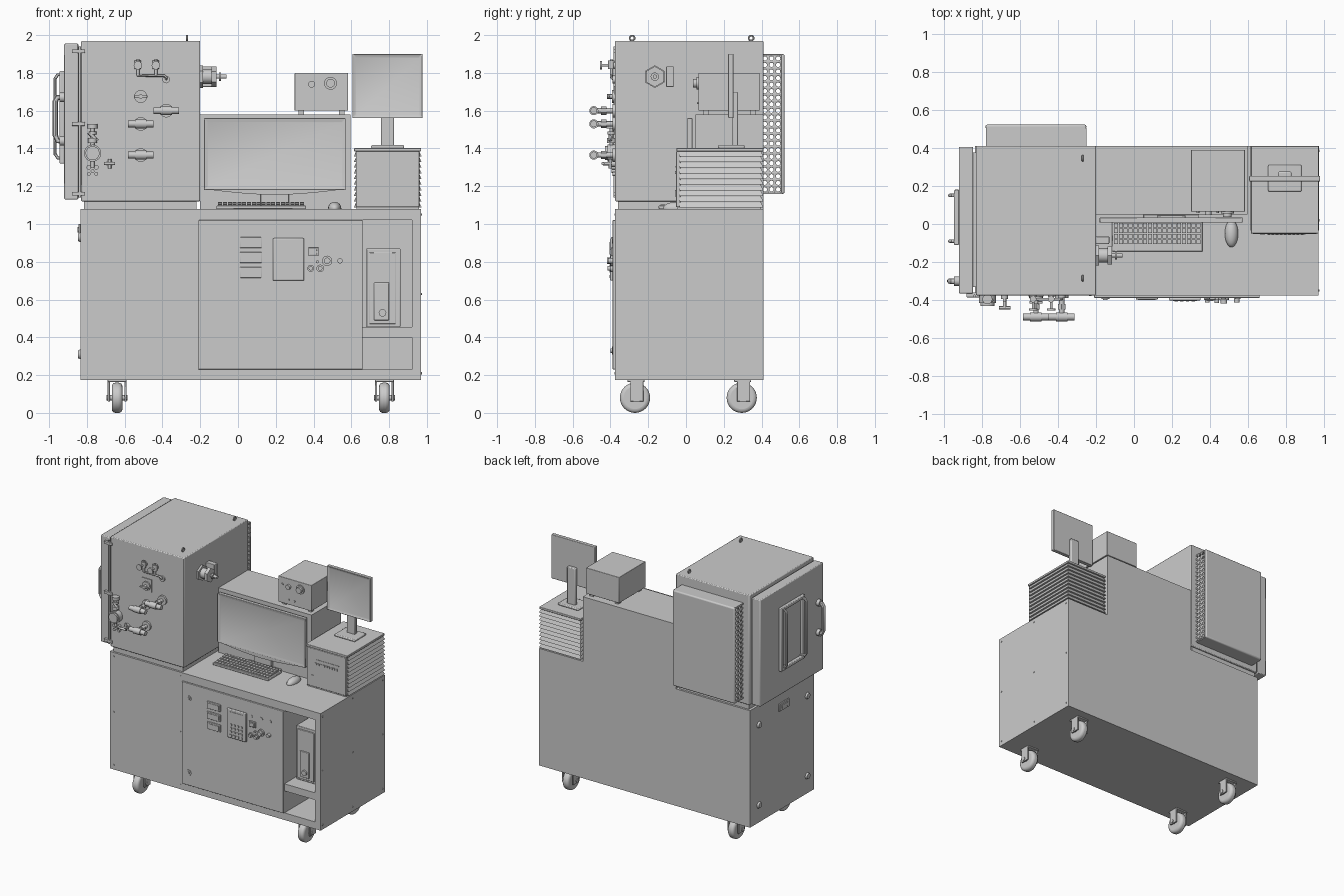
import bpy, bmesh, math
from mathutils import Vector, Matrix


def finish(name, bm, bevel=0.0, segs=2):
    bmesh.ops.recalc_face_normals(bm, faces=bm.faces)
    me = bpy.data.meshes.new(name)
    bm.to_mesh(me)
    bm.free()
    ob = bpy.data.objects.new(name, me)
    bpy.context.scene.collection.objects.link(ob)
    if bevel:
        m = ob.modifiers.new("bevel", 'BEVEL')
        m.width, m.segments, m.limit_method = bevel, segs, 'ANGLE'
    return ob


def add_box(bm, x0, x1, y0, y1, z0, z1):
    mat = Matrix.Translation(((x0 + x1) / 2, (y0 + y1) / 2, (z0 + z1) / 2)) @ \
        Matrix.Diagonal((x1 - x0, y1 - y0, z1 - z0, 1))
    bmesh.ops.create_cube(bm, size=1, matrix=mat)


def add_cyl(bm, a, b, r, r2=None, n=20):
    a, b = Vector(a), Vector(b)
    d = b - a
    mat = Matrix.Translation((a + b) / 2) @ d.to_track_quat('Z', 'Y').to_matrix().to_4x4()
    bmesh.ops.create_cone(bm, cap_ends=True, segments=n, radius1=r,
                          radius2=r if r2 is None else r2, depth=d.length, matrix=mat)


def boxes(name, *dims, bevel=0.0, segs=2):
    bm = bmesh.new()
    for d in dims:
        add_box(bm, *d)
    return finish(name, bm, bevel, segs)


def cyls(name, *items, bevel=0.0):
    bm = bmesh.new()
    for it in items:
        add_cyl(bm, *it)
    return finish(name, bm, bevel)


def tube(name, pts, r, cyclic=False):
    cu = bpy.data.curves.new(name, 'CURVE')
    cu.dimensions, cu.bevel_depth, cu.bevel_resolution = '3D', r, 3
    cu.use_fill_caps = True
    sp = cu.splines.new('POLY')
    sp.points.add(len(pts) - 1)
    for p, c in zip(sp.points, pts):
        p.co = (*c, 1)
    sp.use_cyclic_u = cyclic
    tmp = bpy.data.objects.new(name, cu)
    me = bpy.data.meshes.new_from_object(tmp)
    bpy.data.objects.remove(tmp)
    ob = bpy.data.objects.new(name, me)
    bpy.context.scene.collection.objects.link(ob)
    return ob


def fronts(name, y, items, n=20):
    """Round parts pointing out of a front face: (x, z, radius, depth)."""
    return cyls(name, *[((x, y, z), (x, y - d, z), r, None, n) for x, z, r, d in items])


# --- lower cabinet with open bay
cab = boxes("cabinet", (-.835, .97, -.375, .41, .175, 1.08))
cut = boxes("bay_cutter", (.66, .92, -.45, .25, .455, 1.02), (.66, .92, -.45, .25, .23, .40))
cut.hide_render = True
cut.hide_viewport = True
cut.display_type = 'WIRE'
m = cab.modifiers.new("bay", 'BOOLEAN')
m.object, m.operation, m.solver = cut, 'DIFFERENCE', 'EXACT'
boxes("cabinet_door", (-.21, .66, -.388, -.374, .23, 1.02), bevel=.003)
boxes("bay_unit", (.68, .86, -.26, .2, .455, .87), (.695, .835, -.268, -.25, .47, .85),
      (.72, .80, -.276, -.26, .49, .69), bevel=.004)
fronts("bay_unit_dial", -.276, [(.765, .53, .02, .012)])

# --- cabinet screws on front, right side, and locks on left side
scr = [((x, -.374, z), (x, -.379, z), .006, None, 10) for x in (-.8, -.23) for z in (.21, .62, 1.05)]
scr += [((.969, y, z), (.974, y, z), .006, None, 10) for y in (-.35, .02, .385) for z in (.21, .63, 1.05)]
cyls("cabinet_screws", *scr)
cyls("side_locks", *[((-.834, y, z), (-.848, y, z), .026, .02) for y in (-.29, .3) for z in (.31, .93)])
boxes("side_socket", (-.845, -.834, -.06, .06, .94, 1.0), (-.85, -.84, -.035, .035, .955, .985), bevel=.003)

# --- control panel on cabinet door
boxes("panel_displays", *[(.01, .125, -.396, -.387, z, z + .057) for z in (.715, .794, .873)], bevel=.003)
boxes("display_windows", *[(.022, .113, -.399, -.394, z + .012, z + .045) for z in (.715, .794, .873)])
boxes("controller", (.185, .35, -.402, -.387, .70, .925), bevel=.006)
boxes("controller_keys", *[(.212 + .03 * i, .23 + .03 * i, -.406, -.4, .715 + .028 * j, .73 + .028 * j)
                           for i in range(4) for j in range(4)])
boxes("controller_screen", (.205, .33, -.405, -.4, .84, .905))
boxes("panel_switch", (.372, .427, -.398, -.387, .83, .875), (.38, .418, -.404, -.39, .838, .866), bevel=.002)
fronts("panel_knobs", -.387, [(.385, .765, .018, .012), (.385, .765, .011, .025), (.435, .765, .02, .012),
                              (.435, .765, .012, .028), (.472, .805, .027, .012), (.472, .805, .017, .03),
                              (.54, .805, .014, .025), (.47, .91, .014, .006), (.545, .91, .014, .006),
                              (.39, .91, .008, .006), (.42, .8, .008, .012)])
fronts("door_locks", -.387, [(-.15, .905, .022, .006), (-.15, .33, .022, .006),
                             (-.15, .905, .012, .012), (-.15, .33, .012, .012)])

# --- casters
for x in (-.64, .775):
    for y in (-.27, .295):
        w = cyls("caster_wheel", ((x - .028, y, .08), (x + .028, y, .08), .08, None, 32))
        b = w.modifiers.new("bevel", 'BEVEL')
        b.width, b.segments, b.limit_method = .02, 4, 'ANGLE'
        cyls("caster_axle", ((x - .055, y, .08), (x + .055, y, .08), .014))
        boxes("caster_fork", (x - .05, x - .038, y - .025, y + .045, .06, .17),
              (x + .038, x + .05, y - .025, y + .045, .06, .17),
              (x - .05, x + .05, y - .04, y + .05, .164, .176), bevel=.003)

# --- test chamber and its plinth
boxes("chamber_plinth", (-.815, -.22, -.36, .395, 1.08, 1.125))
boxes("chamber", (-.83, -.2, -.375, .41, 1.12, 1.97), bevel=.006)
for y in (-.285, .345):
    tube("lifting_eye", [(-.27, y + .013 * math.cos(t * math.pi / 8), 1.984 + .013 * math.sin(t * math.pi / 8))
                         for t in range(16)], .005, True)

# --- side door with gasket, hinges, frame and lever
boxes("door_gasket", (-.85, -.828, -.33, .375, 1.16, 1.93))
boxes("chamber_door", (-.92, -.845, -.365, .405, 1.13, 1.955), bevel=.006)
boxes("door_hinges", *[(-.88, -.81, -.385, -.36, z - .01, z + .01) for z in (1.16, 1.53, 1.915)], bevel=.002)
cyls("hinge_rod", ((-.838, -.378, 1.14), (-.838, -.378, 1.94), .007))
boxes("window_frame", (-.945, -.918, -.11, -.085, 1.32, 1.81), (-.945, -.918, .155, .18, 1.32, 1.81),
      (-.945, -.918, -.11, .18, 1.32, 1.345), (-.945, -.918, -.11, .18, 1.785, 1.81), bevel=.005)
for y in (-.09, .15):
    tube("door_grip", [(-.92, y, 1.35), (-.955, y, 1.35), (-.968, y, 1.37), (-.968, y, 1.77),
                       (-.955, y, 1.79), (-.92, y, 1.79)], .009)
tube("door_lever", [(-.92, -.3, 1.44), (-.955, -.3, 1.44), (-.967, -.3, 1.47), (-.967, -.3, 1.65),
                    (-.955, -.3, 1.67), (-.92, -.3, 1.67)], .015)
cyls("lever_bosses", *[((-.918, -.3, z), (-.945, -.3, z), .025) for z in (1.44, 1.67)])

# --- rear cover, hollow, with perforated sides
boxes("rear_cover", (-.78, -.25, .5, .522, 1.16, 1.9), bevel=.01, segs=3)
boxes("rear_cover_caps", (-.778, -.252, .405, .51, 1.16, 1.172), (-.778, -.252, .405, .51, 1.888, 1.9))
bm = bmesh.new()
cw, ch, rows = .035, .728 / 21, 21
for x in (-.777, -.253):
    for i in range(3):
        for j in range(rows):
            cy, cz = .4 + cw * (i + .5), 1.166 + ch * (j + .5)
            out, inn = [], []
            for k in range(8):
                c, s = math.cos(k * math.pi / 4), math.sin(k * math.pi / 4)
                q = max(abs(c), abs(s))
                out.append(bm.verts.new((x, cy + cw / 2 * c / q, cz + ch / 2 * s / q)))
                inn.append(bm.verts.new((x, cy + .012 * c, cz + .012 * s)))
            for k in range(8):
                n = (k + 1) % 8
                bm.faces.new((out[k], out[n], inn[n], inn[k]))
bmesh.ops.remove_doubles(bm, verts=bm.verts, dist=.0005)
grille = finish("rear_cover_grilles", bm)
grille.modifiers.new("thickness", 'SOLIDIFY').thickness = .004

# --- chamber front: three tee valves
for x, z in ((-.38, 1.6), (-.515, 1.53), (-.515, 1.365)):
    cyls("tee_valve", ((x, -.374, z), (x, -.39, z), .036), ((x, -.38, z), (x, -.49, z), .014),
         ((x, -.42, z), (x, -.45, z), .022, None, 6), ((x - .068, -.488, z), (x + .068, -.488, z), .018),
         ((x - .03, -.488, z), (x + .03, -.488, z), .024))

# --- gauges, small fittings and pipework
fronts("pressure_gauge", -.374, [(-.77, 1.375, .018, .03), (-.77, 1.375, .045, .042), (-.77, 1.375, .037, .056)], 28)
cyls("gauge_stack", ((-.77, -.395, 1.3), (-.77, -.395, 1.52), .01), ((-.77, -.395, 1.43), (-.77, -.395, 1.455), .024),
     ((-.77, -.395, 1.475), (-.77, -.395, 1.49), .02), ((-.77, -.395, 1.505), (-.77, -.395, 1.53), .026),
     ((-.745, -.4, 1.44), (-.79, -.4, 1.485), .009))
fronts("gauge_buttons", -.374, [(-.79, 1.3, .012, .02), (-.75, 1.3, .012, .02),
                                (-.79, 1.265, .01, .015), (-.75, 1.265, .01, .015), (-.77, 1.28, .01, .02)])
cyls("bleed_valve", ((-.68, -.374, 1.32), (-.68, -.44, 1.32), .009), ((-.68, -.374, 1.32), (-.68, -.395, 1.32), .018),
     ((-.71, -.44, 1.32), (-.65, -.44, 1.32), .008), ((-.68, -.4, 1.295), (-.68, -.4, 1.345), .009))
tube("upper_pipe", [(-.53, -.395, 1.82), (-.53, -.395, 1.785), (-.39, -.395, 1.785), (-.38, -.395, 1.775),
                    (-.38, -.37, 1.755)], .007)
for x in (-.53, -.435):
    cyls("pipe_fitting", ((x, -.395, 1.785), (x, -.395, 1.87), .008), ((x, -.395, 1.82), (x, -.395, 1.865), .017),
         ((x, -.37, 1.84), (x, -.45, 1.84), .007), ((x, -.445, 1.84), (x, -.455, 1.84), .022))
fronts("pipe_ends", -.374, [(-.38, 1.765, .02, .014), (-.53, 1.84, .018, .01), (-.435, 1.84, .018, .01)])
boxes("dial_plate", (-.555, -.475, -.38, -.374, 1.63, 1.73))
fronts("dial", -.379, [(-.515, 1.675, .034, .012), (-.515, 1.675, .012, .04)])
boxes("dial_pointer", (-.55, -.48, -.418, -.405, 1.669, 1.681), bevel=.003)

# --- right side port of the chamber
cyls("side_port", ((-.202, -.165, 1.78), (-.185, -.165, 1.78), .06, None, 6), ((-.19, -.165, 1.78), (-.13, -.165, 1.78), .038),
     ((-.14, -.165, 1.78), (-.115, -.165, 1.78), .055, None, 6), ((-.12, -.165, 1.78), (-.06, -.165, 1.78), .011),
     ((-.1, -.165, 1.78), (-.09, -.165, 1.78), .022))
boxes("side_port_block", (-.202, -.13, -.105, -.065, 1.725, 1.835), bevel=.004)

# --- instrument housing behind the monitor
boxes("instrument_housing", (-.2, .595, .05, .41, 1.08, 1.58))

# --- small instrument on top
boxes("instrument", (.3, .583, .065, .39, 1.6, 1.8), bevel=.003)
boxes("instrument_feet", *[(x, x + .03, y, y + .03, 1.578, 1.602) for x in (.32, .535) for y in (.09, .34)])
fronts("instrument_knobs", .066, [(.49, 1.745, .034, .01), (.49, 1.745, .023, .028), (.39, 1.74, .018, .018),
                                  (.335, 1.745, .008, .008), (.44, 1.64, .006, .008), (.39, 1.64, .006, .008)])


def monitor(name, x0, x1, y, z0, z1, rim):
    bm = bmesh.new()
    add_box(bm, x0, x1, y, y + .03, z0, z1)
    f = min(bm.faces, key=lambda f: f.calc_center_median().y)
    bmesh.ops.inset_region(bm, faces=[f], thickness=rim)
    bmesh.ops.translate(bm, verts=f.verts[:], vec=(0, .008, 0))
    return finish(name, bm, .004)


# --- main monitor with curved chin and stand
monitor("main_monitor", -.18, .57, .005, 1.18, 1.56, .025)
bm = bmesh.new()
pts = [(-.178 + .746 * i / 16, 1.185 - .03 * math.sin(math.pi * i / 16)) for i in range(17)]
f = bm.faces.new([bm.verts.new((x, .008, z)) for x, z in pts])
r = bmesh.ops.extrude_face_region(bm, geom=[f])
bmesh.ops.translate(bm, verts=[v for v in r['geom'] if isinstance(v, bmesh.types.BMVert)], vec=(0, .025, 0))
finish("monitor_chin", bm)
boxes("monitor_stand", (.12, .27, .02, .045, 1.09, 1.3), (.05, .34, -.02, .05, 1.08, 1.095), bevel=.003)

# --- keyboard and mouse
boxes("keyboard", (-.115, .36, -.145, .02, 1.08, 1.097), bevel=.004)
boxes("keys", *[(-.105 + .0255 * i, -.084 + .0255 * i, -.135 + .029 * j, -.111 + .029 * j, 1.095, 1.104 + .003 * j)
                for i in range(18) for j in range(5)])
bm = bmesh.new()
bmesh.ops.create_uvsphere(bm, u_segments=24, v_segments=12, radius=1,
                          matrix=Matrix.Translation((.512, -.05, 1.083)) @ Matrix.Diagonal((.035, .072, .034, 1)))
finish("mouse", bm)

# --- finned computer with second screen
boxes("computer_core", (.628, .957, -.045, .395, 1.08, 1.395))
boxes("computer_front", (.625, .96, -.053, -.03, 1.09, 1.385), bevel=.004)
boxes("computer_lid", (.615, .97, -.05, .41, 1.385, 1.402), bevel=.003)
bm = bmesh.new()
for i in range(10):
    z = 1.088 + .03 * i
    add_box(bm, .613, .972, -.035, .41, z, z + .026)
    for v in bm.verts[-8:]:
        if v.co.z > z + .013:
            v.co.x += .012 if v.co.x < .79 else -.012
            v.co.y += 0 if v.co.y < 0 else -.012
finish("computer_fins", bm)
boxes("computer_buttons", *[(.7 + .022 * i, .714 + .022 * i, -.058, -.05, 1.265, 1.28) for i in range(9)],
      (.665, .685, -.058, -.05, 1.145, 1.18), (.7, .9, -.056, -.05, 1.3, 1.306))
boxes("screen_foot", (.705, .88, .17, .31, 1.4, 1.418), bevel=.006)
boxes("screen_neck", (.757, .827, .245, .275, 1.41, 1.7), bevel=.006)
monitor("second_screen", .605, .977, .222, 1.56, 1.9, .024)

# --- smooth round parts, keep edges sharp
for ob in bpy.context.scene.objects:
    ob.select_set(ob.type == 'MESH' and ob is not cut)
bpy.context.view_layer.objects.active = cab
bpy.ops.object.shade_smooth_by_angle(angle=math.radians(35))
